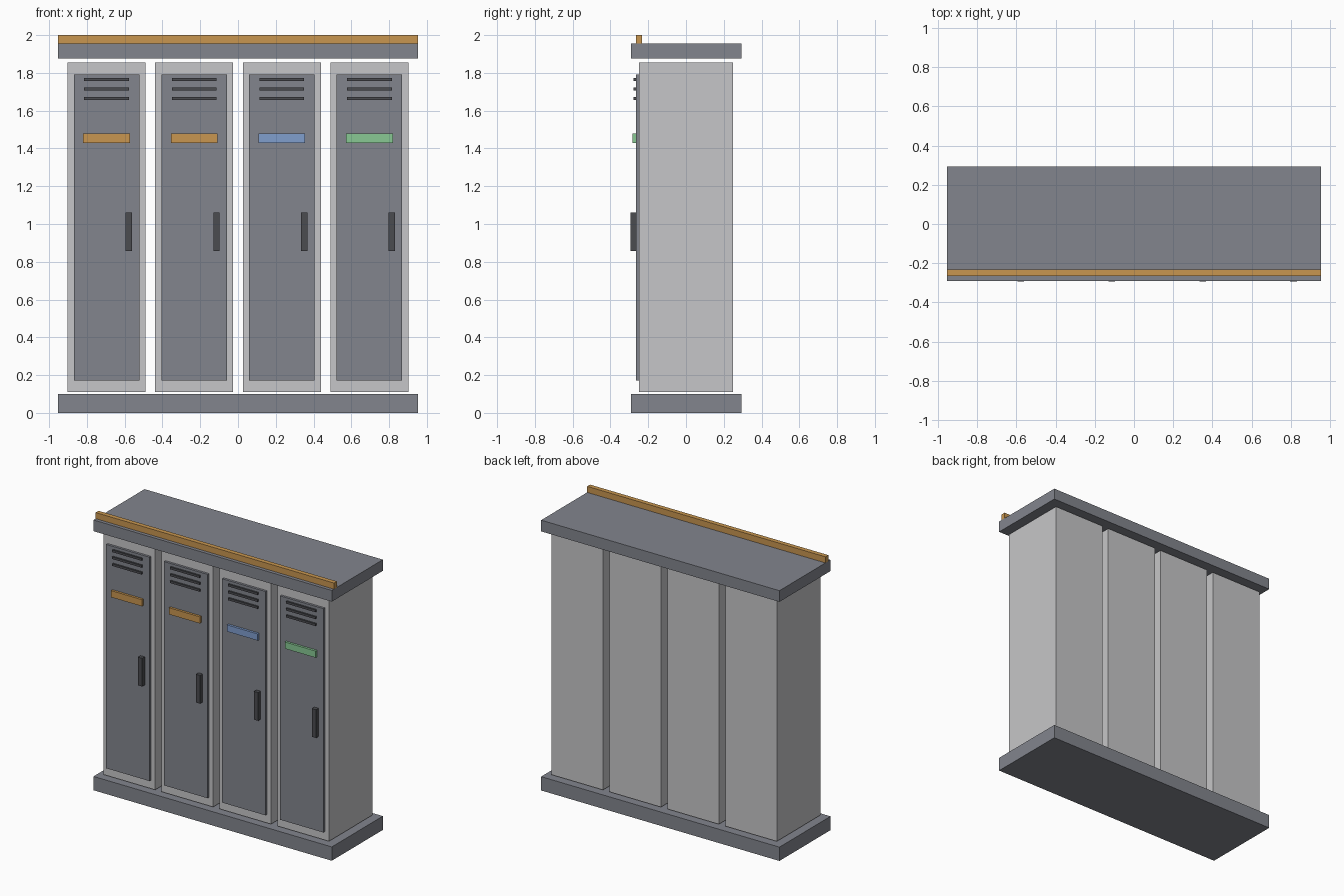
import bpy

default = bpy.data.objects.get("Cube")
if default:
    bpy.data.objects.remove(default, do_unlink=True)


def material(name, rgb):
    mat = bpy.data.materials.new(name)
    mat.use_nodes = True
    mat.diffuse_color = (*rgb, 1)
    mat.node_tree.nodes["Principled BSDF"].inputs["Base Color"].default_value = (*rgb, 1)
    return mat


SLATE = material("slate grey", (0.225, 0.235, 0.268))
LIGHT = material("light grey", (0.565, 0.565, 0.578))
DARK = material("dark grey", (0.07, 0.072, 0.08))
ORANGE = material("orange", (0.578, 0.305, 0.08))
BLUE = material("blue", (0.216, 0.342, 0.617))
GREEN = material("green", (0.246, 0.578, 0.296))


def box(name, mat, x, y, z):
    """Box spanning the (low, high) pairs x, y and z."""
    spans = (x, y, z)
    bpy.ops.mesh.primitive_cube_add(size=1, location=[(a + b) / 2 for a, b in spans])
    obj = bpy.context.object
    obj.name = name
    obj.scale = [b - a for a, b in spans]
    bpy.ops.object.transform_apply(location=False, rotation=False, scale=True)
    obj.data.materials.append(mat)
    return obj


def around(centre, width):
    return (centre - width / 2, centre + width / 2)


# Plinth, top slab and front rail
LENGTH = around(0, 1.908)
DEPTH = (-0.29, 0.294)
box("plinth", SLATE, LENGTH, DEPTH, (0, 0.1))
box("top_slab", SLATE, LENGTH, DEPTH, (1.875, 1.956))
box("top_rail", ORANGE, LENGTH, (-0.265, -0.232), (1.956, 2.0))

# Row of lockers, separated by narrow gaps
SPACING = 0.464
DOOR_FRONT = -0.265
for i, label_colour in enumerate((ORANGE, ORANGE, BLUE, GREEN)):
    cx = (i - 1.5) * SPACING
    n = i + 1
    box(f"locker_body_{n}", LIGHT, around(cx, 0.413), (-0.248, 0.25), (0.111, 1.854))
    box(f"door_{n}", SLATE, around(cx, 0.347), (DOOR_FRONT, -0.248), (0.172, 1.792))
    box(f"label_{n}", label_colour, around(cx, 0.247), (-0.282, DOOR_FRONT), (1.43, 1.478))
    box(f"handle_{n}", DARK, around(cx + 0.118, 0.034), (-0.294, DOOR_FRONT), (0.857, 1.061))
    # Ventilation slats
    for k in range(3):
        box(f"vent_{n}_{k + 1}", DARK, around(cx, 0.236), (-0.277, DOOR_FRONT),
            around(1.764 - k * 0.05, 0.016))
